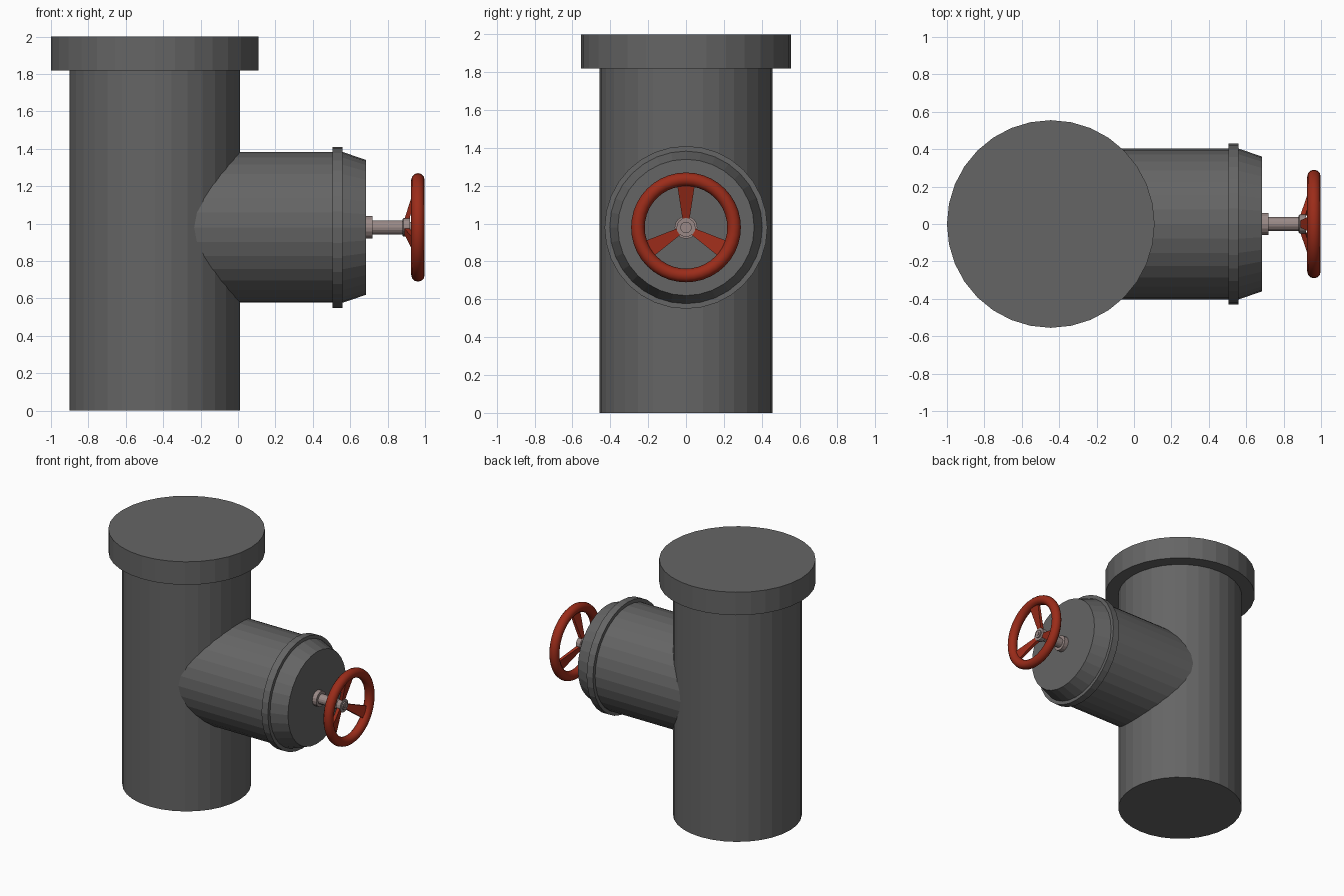
import bpy, bmesh
from math import pi, sin, cos
from mathutils import Matrix, Vector

if "Cube" in bpy.data.objects:
    bpy.data.objects.remove(bpy.data.objects["Cube"])

PIPE_X, AXIS_Z = -0.445, 0.98


def material(name, rgb):
    m = bpy.data.materials.new(name)
    m.diffuse_color = (*rgb, 1)
    m.use_nodes = True
    m.node_tree.nodes["Principled BSDF"].inputs["Base Color"].default_value = m.diffuse_color
    return m


iron = material("dark_iron", (0.13, 0.13, 0.13))
steel = material("steel", (0.32, 0.25, 0.24))
red = material("red_paint", (0.33, 0.025, 0.01))


def finish(name, bm, mat, smooth=False):
    bmesh.ops.recalc_face_normals(bm, faces=bm.faces)
    me = bpy.data.meshes.new(name)
    bm.to_mesh(me)
    bm.free()
    me.materials.append(mat)
    for p in me.polygons:
        p.use_smooth = smooth
    ob = bpy.data.objects.new(name, me)
    bpy.context.collection.objects.link(ob)
    return ob


def lathe(name, profile, mat, sides=32, along_x=True, loop=False, smooth=False):
    """Revolve (position, radius) points about the valve axis or the vertical pipe axis."""
    bm = bmesh.new()
    rings = []
    for t, r in profile:
        ring = []
        for i in range(sides):
            a = 2 * pi * i / sides
            if along_x:
                co = (t, r * sin(a), AXIS_Z + r * cos(a))
            else:
                co = (PIPE_X + r * cos(a), r * sin(a), t)
            ring.append(bm.verts.new(co))
        rings.append(ring)
    pairs = list(zip(rings, rings[1:]))
    if loop:
        pairs.append((rings[-1], rings[0]))
    else:
        bm.faces.new(rings[0])
        bm.faces.new(rings[-1])
    for a, b in pairs:
        for i in range(sides):
            j = (i + 1) % sides
            bm.faces.new((a[i], a[j], b[j], b[i]))
    return finish(name, bm, mat, smooth)


# Vertical pipe with its top flange
lathe("main_pipe", [(0, 0.457), (1.82, 0.457), (1.82, 0.555), (2, 0.555)], iron, along_x=False)

# Side branch with raised band and tapered cap
lathe("side_branch", [(PIPE_X, 0.403), (0.505, 0.403), (0.505, 0.43), (0.56, 0.43),
                      (0.56, 0.403), (0.685, 0.36)], iron)

# Stem: collar and shaft, then hub with a stepped end
lathe("valve_stem", [(0.68, 0.06), (0.72, 0.06), (0.72, 0.038), (0.89, 0.038)], steel, 16)
lathe("wheel_hub", [(0.88, 0.045), (0.885, 0.05), (0.92, 0.05), (0.92, 0.03),
                    (0.93, 0.03), (0.93, 0.015), (0.935, 0.015)], steel, 16)

# Handwheel rim
lathe("handwheel_rim", [(0.962 + 0.036 * cos(2 * pi * k / 12), 0.254 + 0.036 * sin(2 * pi * k / 12))
                        for k in range(12)], red, 40, loop=True, smooth=True)

# Three flared spokes sloping from the hub out to the rim
for n in range(3):
    bm = bmesh.new()
    rot = Matrix.Rotation(2 * pi * n / 3, 3, 'X')
    ends = []
    for r, half, x0, x1 in ((0.04, 0.018, 0.888, 0.915), (0.235, 0.048, 0.952, 0.972)):
        corners = ((x0, -half), (x1, -half), (x1, half), (x0, half))
        ends.append([bm.verts.new(rot @ Vector((x, y, r)) + Vector((0, 0, AXIS_Z)))
                     for x, y in corners])
    a, b = ends
    bm.faces.new(a)
    bm.faces.new(b)
    for i in range(4):
        j = (i + 1) % 4
        bm.faces.new((a[i], a[j], b[j], b[i]))
    finish(f"handwheel_spoke_{n + 1}", bm, red)
